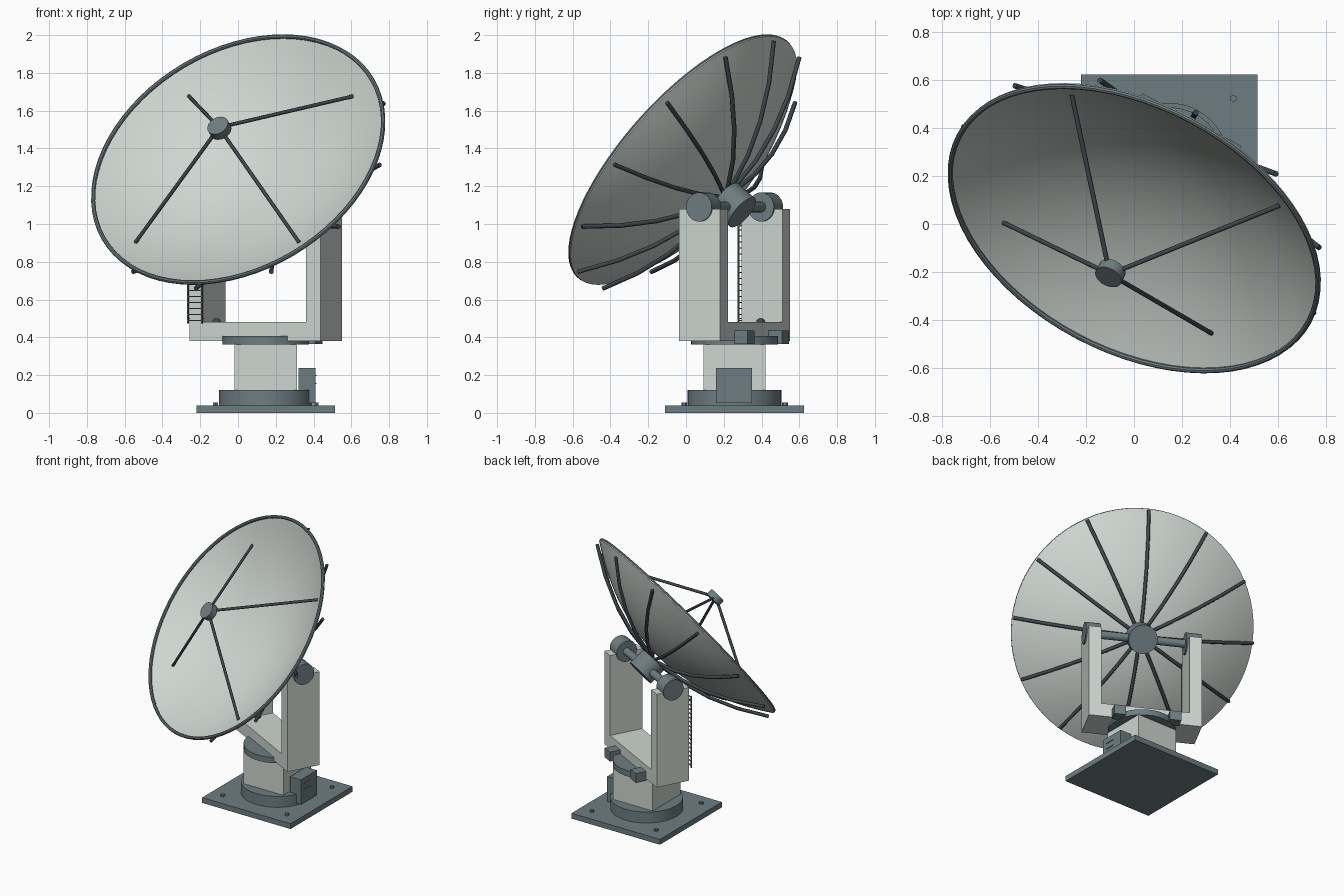
import bpy, bmesh, math
from mathutils import Matrix, Vector

if "Cube" in bpy.data.objects:
    bpy.data.objects.remove(bpy.data.objects["Cube"])

# ---- colours ----
def material(name, rgb):
    m = bpy.data.materials.new(name)
    m.diffuse_color = (*rgb, 1)
    m.use_nodes = True
    m.node_tree.nodes["Principled BSDF"].inputs["Base Color"].default_value = m.diffuse_color
    return m

LIGHT = material("pale_grey", (0.62, 0.67, 0.63))
SLATE = material("slate", (0.155, 0.205, 0.222))
DARK = material("dark_steel", (0.05, 0.063, 0.071))

# ---- frames: ground, turned yoke, tilted dish ----
CX, CY, PIVOT_Z = 0.147, 0.257, 1.098
BASE = Matrix.Translation((CX, CY, 0))
YOKE = BASE @ Matrix.Rotation(math.radians(-28), 4, 'Z')
DISH = YOKE @ Matrix.Translation((0, 0, PIVOT_Z)) @ Matrix.Rotation(math.radians(52), 4, 'X')
ALONG_X = Matrix.Rotation(math.radians(90), 4, 'Y')


def finish(name, bm, mat, frame, smooth=False):
    bmesh.ops.recalc_face_normals(bm, faces=bm.faces)
    mesh = bpy.data.meshes.new(name)
    bm.to_mesh(mesh)
    bm.free()
    mesh.materials.append(mat)
    ob = bpy.data.objects.new(name, mesh)
    ob.matrix_world = frame
    bpy.context.collection.objects.link(ob)
    if smooth:
        bpy.ops.object.select_all(action='DESELECT')
        ob.select_set(True)
        bpy.context.view_layer.objects.active = ob
        bpy.ops.object.shade_smooth_by_angle(angle=math.radians(35))
    return ob


def add_box(bm, centre, size):
    bmesh.ops.create_cube(bm, size=1, matrix=Matrix.Translation(centre) @ Matrix.Diagonal((*size, 1)))


def box(name, centre, size, mat, frame):
    bm = bmesh.new()
    add_box(bm, centre, size)
    return finish(name, bm, mat, frame)


def cylinder(name, radius, z0, z1, mat, frame, sides=40):
    bm = bmesh.new()
    bmesh.ops.create_cone(bm, cap_ends=True, segments=sides, radius1=radius, radius2=radius,
                          depth=z1 - z0, matrix=Matrix.Translation((0, 0, (z0 + z1) / 2)))
    return finish(name, bm, mat, frame, sides > 8)


def lathe(name, profile, mat, frame, seg=72, closed=True):
    """Spin a list of (radius, z) points around z."""
    bm = bmesh.new()
    vs = [bm.verts.new((r, 0, z)) for r, z in profile]
    pairs = list(zip(vs, vs[1:])) + ([(vs[-1], vs[0])] if closed else [])
    edges = [bm.edges.new(p) for p in pairs]
    bmesh.ops.spin(bm, geom=vs + edges, cent=(0, 0, 0), axis=(0, 0, 1),
                   angle=math.tau, steps=seg, use_duplicate=False)
    bmesh.ops.remove_doubles(bm, verts=bm.verts, dist=1e-5)
    return finish(name, bm, mat, frame, True)


def tube(name, points, radius, mat, frame):
    """Round bar through the given points."""
    cu = bpy.data.curves.new(name, 'CURVE')
    cu.dimensions = '3D'
    cu.bevel_depth = radius
    cu.bevel_resolution = 2
    cu.use_fill_caps = True
    sp = cu.splines.new('POLY')
    sp.points.add(len(points) - 1)
    for p, co in zip(sp.points, points):
        p.co = (*co, 1)
    cu.materials.append(mat)
    ob = bpy.data.objects.new(name, cu)
    ob.matrix_world = frame
    bpy.context.collection.objects.link(ob)


# ---- base ----
box("base_plate", (0, 0, 0.02), (0.735, 0.735, 0.04), SLATE, BASE)
cylinder("base_flange", 0.248, 0.04, 0.122, SLATE, BASE, 48)
box("pedestal", (0, 0, 0.245), (0.33, 0.33, 0.25), LIGHT, BASE)
for i, (sx, sy) in enumerate(((1, 1), (1, -1), (-1, 1), (-1, -1))):
    cylinder(f"anchor_bolt_{i}", 0.015, 0.04, 0.055, SLATE,
             BASE @ Matrix.Translation((sx * 0.267, sy * 0.267, 0)), 6)

# ---- control box with vents ----
box("control_box", (0.219, -0.003, 0.146), (0.09, 0.19, 0.185), SLATE, BASE)
for i, z in enumerate((0.155, 0.197)):
    box(f"control_box_vent_{i}", (0.266, -0.025, z), (0.006, 0.07, 0.006), SLATE, BASE)

# ---- turntable and drive motors ----
cylinder("turntable", 0.23, 0.363, 0.406, SLATE, BASE, 48)
for i, s in enumerate((-1, 1)):
    box(f"drive_motor_{i}", (s * 0.194, 0.162, 0.4), (0.08, 0.08, 0.07), SLATE, YOKE)

# ---- U-shaped yoke ----
half = [(0.393, 0.38), (0.393, 1.08), (0.3075, 1.08), (0.3075, 0.48)]
outline = half + [(-x, z) for x, z in reversed(half)]
bm = bmesh.new()
face = bm.faces.new([bm.verts.new((x, -0.123, z)) for x, z in outline])
ext = bmesh.ops.extrude_face_region(bm, geom=[face])
bmesh.ops.translate(bm, vec=(0, 0.246, 0), verts=[v for v in ext["geom"] if isinstance(v, bmesh.types.BMVert)])
finish("yoke", bm, LIGHT, YOKE)

# ---- ladder on the left arm and gland on the beam ----
bm = bmesh.new()
for s in (-1, 1):
    add_box(bm, (-0.35 + s * 0.042, -0.141, 0.742), (0.007, 0.008, 0.54))
    for z in (0.5, 0.99):
        add_box(bm, (-0.35 + s * 0.042, -0.13, z), (0.007, 0.024, 0.007))
for k in range(17):
    add_box(bm, (-0.35, -0.141, 0.488 + k * 0.032), (0.084, 0.006, 0.005))
finish("ladder", bm, SLATE, YOKE)
bm = bmesh.new()
bmesh.ops.create_uvsphere(bm, u_segments=16, v_segments=8, radius=0.024,
                          matrix=Matrix.Translation((-0.295, 0, 0.477)))
finish("cable_gland", bm, DARK, YOKE, True)

# ---- elevation bearings, axle and hub ----
AXIS = YOKE @ Matrix.Translation((0, 0, PIVOT_Z - 0.008)) @ ALONG_X
for side, s in (("left", -1), ("right", 1)):
    cylinder(f"bearing_{side}", 0.077, s * 0.35 - 0.052, s * 0.35 + 0.052, SLATE, AXIS)
cylinder("axle", 0.028, -0.34, 0.34, SLATE, AXIS, 24)
cylinder("hub", 0.1, -0.06, 0.065, SLATE, DISH)

# ---- reflector bowl ----
R, VERTEX, DEPTH = 0.835, 0.116, 0.28


def bowl(r):
    return VERTEX + DEPTH * (r / R) ** 2


N = 16
front = [(R * i / N, bowl(R * i / N)) for i in range(N + 1)]
back = [(r, z - 0.01) for r, z in reversed(front)]
lathe("reflector", front + back, LIGHT, DISH, closed=False)

# ---- round rim tube on the bowl edge ----
ring = [(R - 0.009 + 0.0115 * math.cos(a), VERTEX + DEPTH + 0.0115 * math.sin(a))
        for a in (math.tau * k / 8 for k in range(8))]
lathe("reflector_rim", ring, SLATE, DISH)

# ---- ribs behind the bowl ----
for k in range(12):
    a = math.radians(30 * k)
    tube(f"rib_{k}", [(r * math.cos(a), r * math.sin(a), bowl(r) - 0.043)
                      for r in (0.07, 0.26, 0.45, 0.64, 0.832)], 0.012, DARK, DISH)

# ---- feed and its four struts ----
cylinder("feed", 0.059, 0.64, 0.688, SLATE, DISH, 24)
for k in range(4):
    a = math.radians(45 + 90 * k)
    tube(f"feed_strut_{k}", [(r * math.cos(a), r * math.sin(a), z)
                             for r, z in ((0.695, bowl(0.695)), (0.03, 0.655))], 0.01, DARK, DISH)
